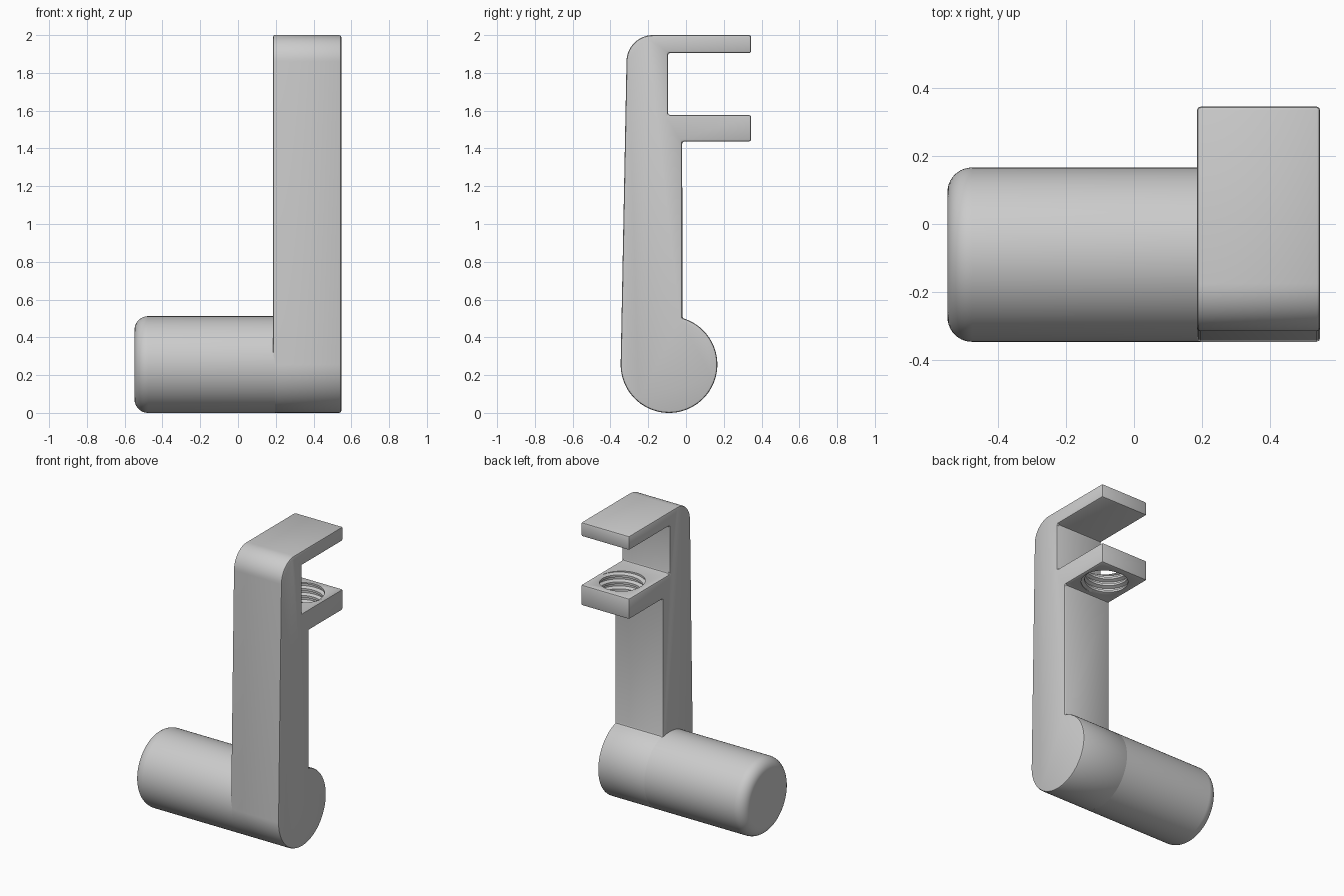
import bpy, bmesh
from math import sin, cos, tau, radians

if "Cube" in bpy.data.objects:
    bpy.data.objects.remove(bpy.data.objects["Cube"])

CY, CZ, R = -0.09, 0.256, 0.256      # grip axis and radius
X0, X1, XL = 0.185, 0.547, -0.548    # bracket sides, grip end
BEV = 0.011


def arc(cy, cz, r, a0, a1, n):
    angles = [radians(a0 + (a1 - a0) * i / n) for i in range(n + 1)]
    return [(cy + r * cos(a), cz + r * sin(a)) for a in angles]


def finish(name, bm):
    bmesh.ops.recalc_face_normals(bm, faces=bm.faces)
    mesh = bpy.data.meshes.new(name)
    bm.to_mesh(mesh)
    bm.free()
    obj = bpy.data.objects.new(name, mesh)
    bpy.context.collection.objects.link(obj)
    return obj


def select(obj):
    bpy.ops.object.select_all(action='DESELECT')
    obj.select_set(True)
    bpy.context.view_layer.objects.active = obj


# Bracket: side profile with round foot, tapered arm and two jaws
profile = arc(CY, CZ, R, 74, -180, 72)
profile += arc(-0.175, 1.86, 0.14, 180, 90, 14)
profile += [(0.345, 2.0), (0.345, 1.905), (-0.095, 1.905), (-0.095, 1.577),
            (0.345, 1.577), (0.345, 1.437), (-0.02, 1.437)]
bm = bmesh.new()
face = bm.faces.new([bm.verts.new((X0, y, z)) for y, z in profile])
ext = bmesh.ops.extrude_face_region(bm, geom=[face])
bmesh.ops.translate(bm, vec=(X1 - X0, 0, 0),
                    verts=[v for v in ext['geom'] if isinstance(v, bmesh.types.BMVert)])
bracket = finish("bracket", bm)
bev = bracket.modifiers.new("edge_rounding", 'BEVEL')
bev.width, bev.segments, bev.limit_method = BEV, 2, 'ANGLE'
bev.use_clamp_overlap = False

# Thread cutter: helical wall, closed at both ends by fans
N, PITCH, TURNS = 48, 0.047, 6
STEPS = [(0.0, 0.157), (0.28, 0.157), (0.48, 0.135), (0.8, 0.135)]
K = len(STEPS)
HX, HY, HZ = (X0 + X1) / 2, 0.168, 1.507
z0 = HZ - PITCH * (TURNS + 1) / 2
bm = bmesh.new()
cols = []
for j in range(N):
    a = tau * j / N
    col = []
    for k in range(TURNS * K + 1):
        t, r = STEPS[k % K]
        z = z0 + PITCH * (k // K + t + j / N)
        col.append(bm.verts.new((HX + r * cos(a), HY + r * sin(a), z)))
    cols.append(col)
for j in range(N):
    shift = K if j == N - 1 else 0
    a, b = cols[j], cols[(j + 1) % N]
    for k in range(TURNS * K - shift):
        bm.faces.new((a[k], b[k + shift], b[k + 1 + shift], a[k + 1]))
rim = [e for e in bm.edges if e.is_boundary]
low = bm.verts.new((HX, HY, z0 - 0.05))
high = bm.verts.new((HX, HY, 2 * HZ - z0 + 0.05))
for e in rim:
    tip = low if e.verts[0].co.z < HZ else high
    bm.faces.new((e.verts[0], e.verts[1], tip))
cutter = finish("thread_cutter", bm)
cutter.hide_render = True
cut = bracket.modifiers.new("threaded_hole", 'BOOLEAN')
cut.object, cut.operation, cut.solver = cutter, 'DIFFERENCE', 'EXACT'

select(bracket)
for m in list(bracket.modifiers):
    bpy.ops.object.modifier_apply(modifier=m.name)
bpy.data.objects.remove(cutter)
bpy.ops.object.shade_smooth_by_angle(angle=radians(30))

# Grip: round bar with a rounded free end, running into the bracket foot
F = 0.072
path = [(XL, 0.0)] + [(XL + F - F * cos(radians(a)), R - F + F * sin(radians(a)))
                      for a in range(0, 91, 9)] + [(X0 + BEV, R)]
bm = bmesh.new()
verts = [bm.verts.new((x, CY, CZ + r)) for x, r in path]
edges = [bm.edges.new(p) for p in zip(verts, verts[1:])]
bmesh.ops.spin(bm, geom=verts + edges, cent=(0, CY, CZ), axis=(1, 0, 0),
               angle=tau, steps=96, use_duplicate=False)
bmesh.ops.remove_doubles(bm, verts=bm.verts, dist=0.0005)
bmesh.ops.holes_fill(bm, edges=[e for e in bm.edges if e.is_boundary], sides=0)
grip = finish("grip", bm)
select(grip)
bpy.ops.object.shade_smooth_by_angle(angle=radians(30))
